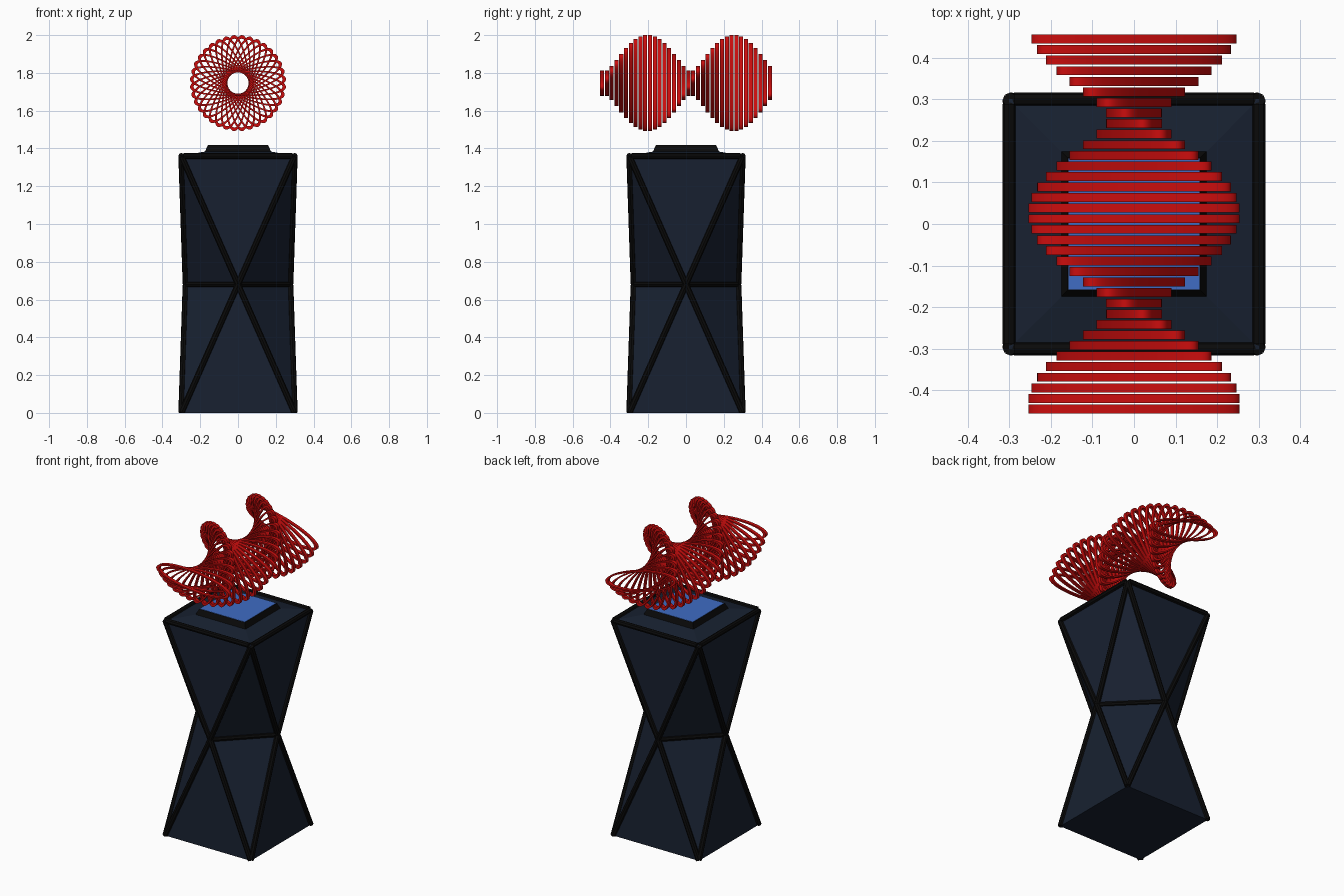
import bpy, bmesh
from math import sin, cos, pi, radians
from mathutils import Vector

if "Cube" in bpy.data.objects:
    bpy.data.objects.remove(bpy.data.objects["Cube"])


def material(name, rgb):
    m = bpy.data.materials.new(name)
    m.diffuse_color = (*rgb, 1)
    m.use_nodes = True
    m.node_tree.nodes["Principled BSDF"].inputs["Base Color"].default_value = m.diffuse_color
    return m


NAVY = material("navy", (0.009, 0.015, 0.03))
BLACK = material("black", (0.003, 0.003, 0.003))
BLUE = material("blue", (0.05, 0.15, 0.55))
RED = material("red", (0.6, 0.004, 0.004))


def finish(bm, name, mat):
    bmesh.ops.recalc_face_normals(bm, faces=bm.faces)
    me = bpy.data.meshes.new(name)
    bm.to_mesh(me)
    bm.free()
    me.materials.append(mat)
    ob = bpy.data.objects.new(name, me)
    bpy.context.collection.objects.link(ob)
    return ob


def square(h, z):
    return [Vector((x * h, y * h, z)) for x, y in ((-1, -1), (1, -1), (1, 1), (-1, 1))]


def rod(bm, a, b, r=0.016, trim=0.012):
    d = (b - a).normalized()
    a, b = a + d * trim, b - d * trim
    rot = d.to_track_quat('Z', 'Y').to_matrix().to_4x4()
    rot.translation = (a + b) / 2
    bmesh.ops.create_cone(bm, cap_ends=True, segments=8, radius1=r, radius2=r,
                          depth=(b - a).length, matrix=rot)


# Pedestal: square base, diamond waist, square top
base, top, lip = square(0.3, 0), square(0.3, 1.36), square(0.168, 1.385)
m = 0.277
waist = [Vector(p) for p in ((0, -m, 0.68), (m, 0, 0.68), (0, m, 0.68), (-m, 0, 0.68))]
bm = bmesh.new()
B, W, T, L = ([bm.verts.new(p) for p in ring] for ring in (base, waist, top, lip))
for i in range(4):
    j = (i + 1) % 4
    for f in ((B[i], B[j], W[i]), (B[j], W[j], W[i]),
              (T[i], T[j], W[i]), (T[j], W[j], W[i]),
              (T[i], T[j], L[j], L[i])):
        bm.faces.new(f)
bm.faces.new(B)
bm.faces.new(L)
finish(bm, "pedestal_body", NAVY)

# Black trim along the pedestal edges, cut flush with the floor
bm = bmesh.new()
for i in range(4):
    j = (i + 1) % 4
    rod(bm, top[i], top[j])
    rod(bm, waist[i], waist[j])
    for ring in (base, top):
        rod(bm, ring[i], waist[i], trim=0.003)
        rod(bm, ring[j], waist[i], trim=0.003)
cut = bmesh.ops.bisect_plane(bm, geom=bm.verts[:] + bm.edges[:] + bm.faces[:],
                             plane_co=(0, 0, 0), plane_no=(0, 0, -1), clear_outer=True)
bmesh.ops.holes_fill(bm, edges=[e for e in bm.edges if e.is_boundary])
finish(bm, "edge_trim", BLACK)


def frustum(name, h0, z0, h1, z1, mat):
    bm = bmesh.new()
    lo = [bm.verts.new(p) for p in square(h0, z0)]
    hi = [bm.verts.new(p) for p in square(h1, z1)]
    bm.faces.new(lo)
    bm.faces.new(hi)
    for i in range(4):
        j = (i + 1) % 4
        bm.faces.new((lo[i], lo[j], hi[j], hi[i]))
    finish(bm, name, mat)


# Top plinth and its blue panel
frustum("top_frame", 0.177, 1.378, 0.16, 1.417, BLACK)
frustum("blue_panel", 0.158, 1.41, 0.158, 1.419, BLUE)

# Sculpture: 36 flat elliptical hoops, each turned ten degrees further
bm = bmesh.new()
N, STEP, HALF = 64, 0.0254, 0.0107
for k in range(36):
    y, turn = (k - 17.5) * STEP, radians((k - 18.5) * 10)
    c, s = cos(turn), sin(turn)
    rings = []
    for a, b, dy in ((0.255, 0.064, -HALF), (0.255, 0.064, HALF),
                     (0.236, 0.056, HALF), (0.236, 0.056, -HALF)):
        ring = []
        for i in range(N):
            u, v = a * cos(2 * pi * i / N), b * sin(2 * pi * i / N)
            ring.append(bm.verts.new((u * c - v * s, y + dy, 1.746 + u * s + v * c)))
        rings.append(ring)
    for q in range(4):
        r0, r1 = rings[q], rings[(q + 1) % 4]
        for i in range(N):
            j = (i + 1) % N
            bm.faces.new((r0[i], r0[j], r1[j], r1[i]))
hoops = finish(bm, "twisted_hoops", RED)
bpy.context.view_layer.objects.active = hoops
hoops.select_set(True)
bpy.ops.object.shade_smooth_by_angle(angle=radians(35))
